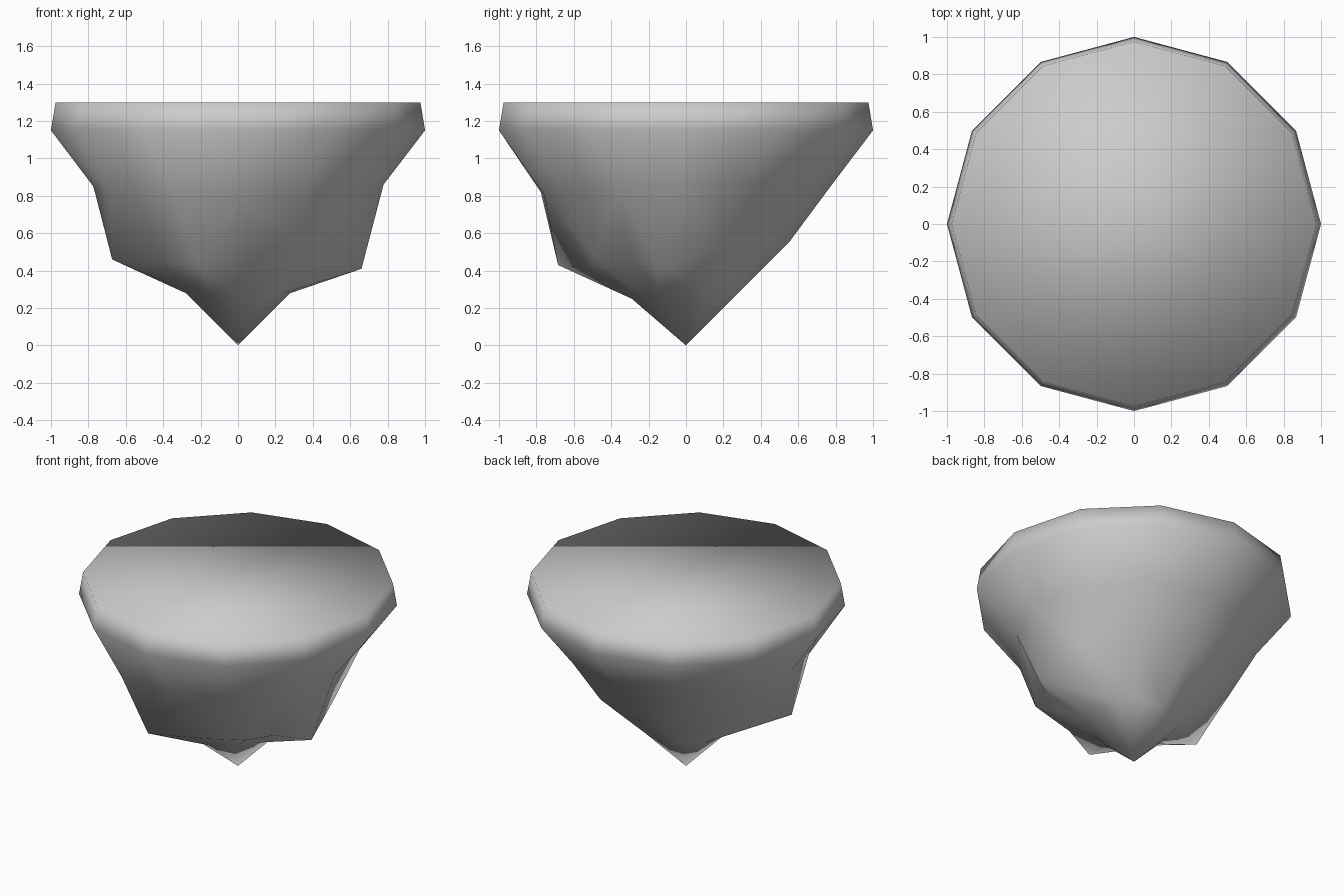
import bpy, bmesh
from math import radians, cos, sin

if "Cube" in bpy.data.objects:
    bpy.data.objects.remove(bpy.data.objects["Cube"])

SIDES = 12
# plain rings from the flat top down: (radius, height)
RIM_TOP, RIM_LOW, UPPER, MIDDLE, LOWER = (0.975, 1.30), (1.0, 1.15), (0.78, 0.86), (0.55, 0.55), (0.28, 0.28)

# rocky bulges and furrows: column -> (angle, radius, height)
upper_moves = {0: (356, 0.78, 0.86), 1: (26, 0.77, 0.86), 6: (184, 0.775, 0.85),
               7: (206, 0.78, 0.83), 8: (246, 0.85, 0.82), 9: (271, 0.76, 0.81),
               10: (300, 0.76, 0.82), 11: (331, 0.75, 0.84)}
middle_moves = {0: (348, 0.675, 0.41), 1: (20, 0.62, 0.53), 2: (55, 0.57, 0.55),
                6: (196, 0.70, 0.46), 7: (225, 0.58, 0.45), 8: (253, 0.715, 0.43),
                9: (281, 0.52, 0.41), 10: (309, 0.63, 0.47), 11: (329, 0.56, 0.45)}
lower_moves = {8: (244, 0.30, 0.25), 9: (270, 0.29, 0.25), 10: (300, 0.28, 0.25)}

bm = bmesh.new()


def ring(base, moves=None):
    verts = []
    for i in range(SIDES):
        a, r, z = (moves or {}).get(i, (i * 360 / SIDES, *base))
        verts.append(bm.verts.new((r * cos(radians(a)), r * sin(radians(a)), z)))
    return verts


def wall(a, b, c, d):
    """Split a side quad along its outer diagonal so bulges stay full."""
    if (a.co + c.co).xy.length > (b.co + d.co).xy.length:
        bm.faces.new((a, b, c))
        bm.faces.new((a, c, d))
    else:
        bm.faces.new((a, b, d))
        bm.faces.new((b, c, d))


rings = [ring(RIM_TOP), ring(RIM_LOW), ring(UPPER, upper_moves),
         ring(MIDDLE, middle_moves), ring(LOWER, lower_moves)]

# flat cap, side walls and pointed tip
bm.faces.new(rings[0])
for hi, lo in zip(rings, rings[1:]):
    for i in range(SIDES):
        j = (i + 1) % SIDES
        wall(hi[i], lo[i], lo[j], hi[j])
tip = bm.verts.new((0, 0, 0))
for i in range(SIDES):
    bm.faces.new((rings[-1][i], tip, rings[-1][(i + 1) % SIDES]))

bmesh.ops.recalc_face_normals(bm, faces=bm.faces)
for f in bm.faces:
    f.smooth = True

mesh = bpy.data.meshes.new("floating_rock")
bm.to_mesh(mesh)
bm.free()
bpy.context.collection.objects.link(bpy.data.objects.new("floating_rock", mesh))
